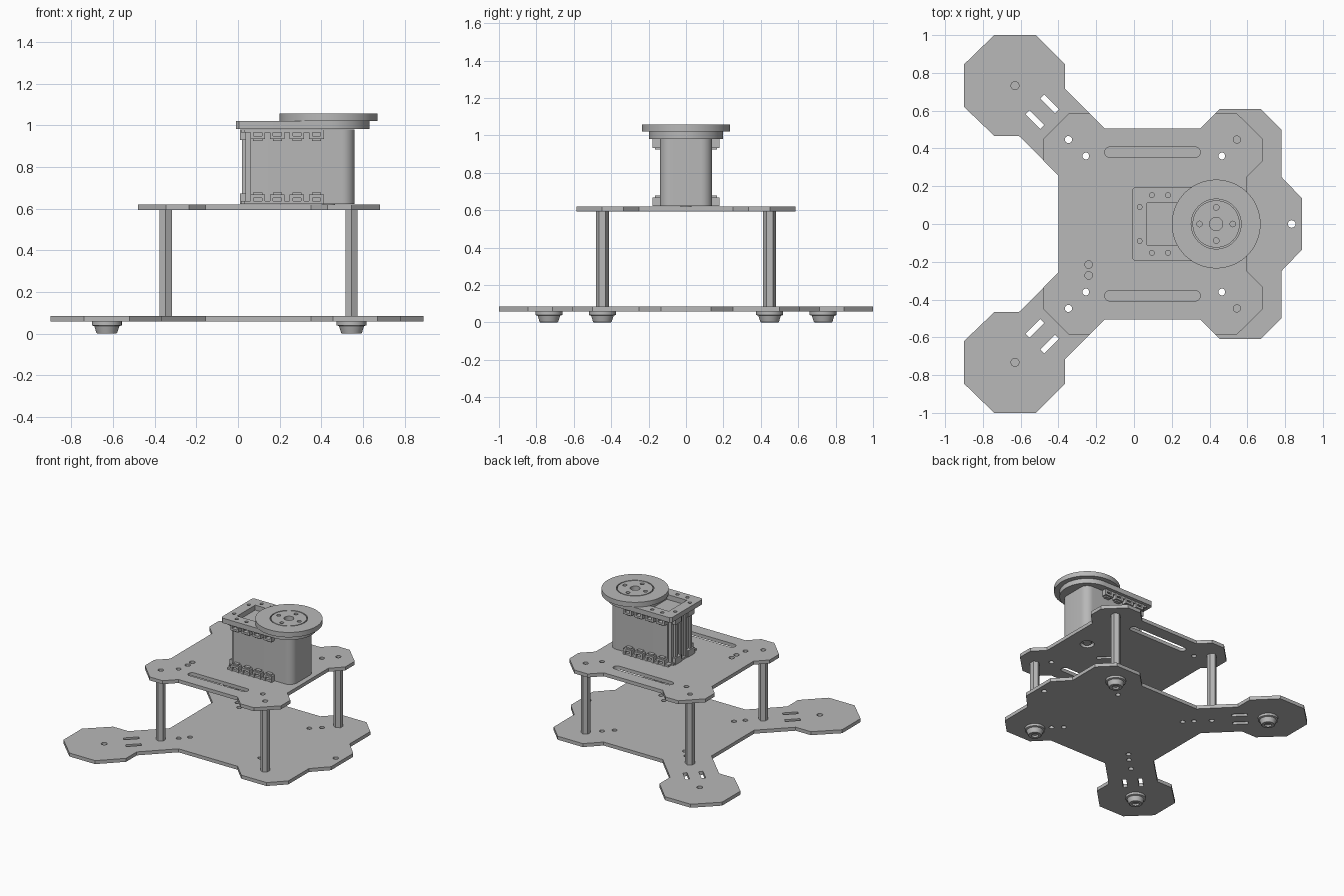
import bpy, bmesh
from math import cos, sin, pi, radians
from mathutils import Matrix, Vector

if "Cube" in bpy.data.objects:
    bpy.data.objects.remove(bpy.data.objects["Cube"])

grey = bpy.data.materials.new("plain grey")
grey.use_nodes = True
colour = (0.48, 0.48, 0.48, 1)
grey.diffuse_color = colour
grey.node_tree.nodes["Principled BSDF"].inputs["Base Color"].default_value = colour


def finish(name, bm):
    """Turn a bmesh into a named, coloured object."""
    bmesh.ops.remove_doubles(bm, verts=bm.verts[:], dist=0.0002)
    bmesh.ops.recalc_face_normals(bm, faces=bm.faces[:])
    mesh = bpy.data.meshes.new(name)
    bm.to_mesh(mesh)
    bm.free()
    mesh.materials.append(grey)
    ob = bpy.data.objects.new(name, mesh)
    bpy.context.collection.objects.link(ob)
    bpy.ops.object.select_all(action='DESELECT')
    ob.select_set(True)
    bpy.context.view_layer.objects.active = ob
    bpy.ops.object.shade_smooth_by_angle(angle=radians(30))
    return ob


def ring(x, y, r, n=24, turn=0.0):
    return [(x + r * cos(turn + 2 * pi * i / n), y + r * sin(turn + 2 * pi * i / n))
            for i in range(n)]


def long_slot(x, y, half, r):
    """Round-ended slot along x."""
    return [(px + (half if px > x else -half), py) for px, py in ring(x, y, r, 24, pi / 24)]


def rect(x, y, length, width, angle=0.0):
    rot = Matrix.Rotation(angle, 2)
    corners = [(-1, -1), (1, -1), (1, 1), (-1, 1)]
    pts = [rot @ Vector((a * length / 2, b * width / 2)) for a, b in corners]
    return [(x + p.x, y + p.y) for p in pts]


def mirrored(half):
    """Close a half outline across y = 0."""
    return half + [(x, -y) for x, y in reversed(half)]


def slab(name, z0, z1, loops):
    """Flat plate from an outline followed by its holes."""
    curve = bpy.data.curves.new(name, 'CURVE')
    curve.dimensions = '2D'
    curve.fill_mode = 'BOTH'
    curve.extrude = (z1 - z0) / 2
    for loop in loops:
        spline = curve.splines.new('POLY')
        spline.points.add(len(loop) - 1)
        for point, (x, y) in zip(spline.points, loop):
            point.co = (x, y, 0, 1)
        spline.use_cyclic_u = True
    temp = bpy.data.objects.new(name + " outline", curve)
    bpy.context.collection.objects.link(temp)
    graph = bpy.context.evaluated_depsgraph_get()
    mesh = bpy.data.meshes.new_from_object(temp.evaluated_get(graph))
    bm = bmesh.new()
    bm.from_mesh(mesh)
    bmesh.ops.translate(bm, verts=bm.verts[:], vec=(0, 0, (z0 + z1) / 2))
    bpy.data.objects.remove(temp)
    bpy.data.curves.remove(curve)
    bpy.data.meshes.remove(mesh)
    return finish(name, bm)


def lathe(name, x, y, profile, n=32):
    bm = bmesh.new()
    verts = [bm.verts.new((x + r, y, z)) for r, z in profile]
    edges = [bm.edges.new(pair) for pair in zip(verts, verts[1:])]
    bmesh.ops.spin(bm, geom=verts + edges, cent=(x, y, 0), axis=(0, 0, 1),
                   angle=2 * pi, steps=n)
    return finish(name, bm)


def boxes(name, specs):
    """Several boxes, each given as (low corner, high corner)."""
    bm = bmesh.new()
    for low, high in specs:
        low, high = Vector(low), Vector(high)
        size = high - low
        mat = Matrix.Translation((low + high) / 2) @ Matrix.Diagonal((*map(abs, size), 1))
        bmesh.ops.create_cube(bm, size=1, matrix=mat)
    return finish(name, bm)


posts = [(x, s * 0.447) for x in (-0.347, 0.545) for s in (1, -1)]

# Base plate with two motor arms
base = mirrored([
    (0.89, 0.135), (0.78, 0.25), (0.78, 0.5), (0.67, 0.61), (0.455, 0.61),
    (0.35, 0.505), (-0.155, 0.505), (-0.365, 0.715), (-0.365, 0.845),
    (-0.52, 1), (-0.74, 1), (-0.9, 0.845), (-0.9, 0.62), (-0.74, 0.467),
    (-0.61, 0.467), (-0.4, 0.26)])
holes = [ring(0.835, 0, 0.02)] + [ring(x, y, 0.019) for x, y in posts]
for s in (1, -1):
    for x, y in ((-0.255, 0.36), (-0.2, 0.3), (0.465, 0.36), (0.4, 0.3)):
        holes.append(ring(x, s * y, 0.018))
    holes.append(ring(-0.63, s * 0.733, 0.021))
    for x, y in ((-0.447, 0.635), (-0.525, 0.552)):
        holes.append(rect(x, s * y, 0.11, 0.03, -s * pi / 4))
slab("base_plate", 0.058, 0.085, [base] + holes)

# Upper deck
deck = mirrored([
    (0.597, 0.25), (0.682, 0.335), (0.682, 0.45), (0.545, 0.585), (0.43, 0.585),
    (0.35, 0.505), (-0.155, 0.505), (-0.235, 0.585), (-0.345, 0.585),
    (-0.48, 0.45), (-0.48, 0.335), (-0.4, 0.255)])
holes = [ring(x, y, 0.019) for x, y in posts]
holes += [ring(-0.24, y, 0.02) for y in (-0.215, -0.272)]
holes += [ring(0.435, 0, 0.05)]
for s in (1, -1):
    holes += [ring(x, s * 0.36, 0.018) for x in (-0.255, 0.465)]
    holes.append(long_slot(0.098, s * 0.38, 0.225, 0.028))
    holes.append(rect(0.22, s * 0.07, 0.1, 0.025, s * pi / 4))
slab("upper_deck", 0.593, 0.62, [deck] + holes)

# Hexagonal hollow standoffs
for x, y in posts:
    slab("standoff", 0.085, 0.593, [ring(x, y, 0.034, 6, pi / 2), ring(x, y, 0.019)])

# Rubber feet under the arms and the wide end
foot = [(0.001, 0.058), (0.072, 0.058), (0.072, 0.04), (0.06, 0.036), (0.05, 0.004),
        (0.045, 0), (0.025, 0), (0.025, 0.015), (0.001, 0.015)]
for s in (1, -1):
    for x, y in ((-0.63, 0.733), (0.545, 0.447)):
        lathe("foot", x, s * y, foot)

# Servo case, rounded at the output end
corner = [(0.5 + 0.06 * cos(a * pi / 16), 0.08 + 0.06 * sin(a * pi / 16)) for a in range(9)]
case = mirrored(corner + [(0.06, 0.14), (0.06, 0.125), (0.035, 0.125)])
slab("servo_case", 0.622, 0.98, [case])
lathe("servo_axle", 0.435, 0, [(0.001, 0.6), (0.03, 0.6), (0.03, 0.63), (0.001, 0.63)])

# Mounting clips along the case edges: ledges, spacers and hooked teeth
clips = []
for z, d in ((0.98, -1), (0.622, 1)):
    for s in (1, -1):
        clips.append(((0.03, s * 0.13, z), (0.41, s * 0.172, z + d * 0.014)))
        for i in range(4):
            x = 0.095 + 0.094 * i
            clips.append(((x - 0.035, s * 0.13, z + d * 0.03), (x + 0.035, s * 0.178, z + d * 0.046)))
            for e in (-1, 1):
                clips.append(((x + e * 0.035, s * 0.13, z), (x + e * 0.02, s * 0.178, z + d * 0.04)))
            clips.append(((x - 0.022, s * 0.13, z + d * 0.042), (x + 0.022, s * 0.165, z + d * 0.056)))
        clips.append(((0.01, s * 0.04, z), (0.045, s * 0.115, z + d * 0.05)))
    clips.append(((0.015, -0.13, z), (0.045, 0.13, z + d * 0.014)))
boxes("servo_clips", clips)

# Ribs on the back end of the case
boxes("case_ribs", [((0.02, y - 0.012, 0.622), (0.04, y + 0.012, 0.98))
                    for y in (-0.09, -0.03, 0.03, 0.09)])

# Bracket with a round end, a window and screw holes
arc = [(0.435 + 0.197 * cos(a * pi / 32), 0.197 * sin(a * pi / 32)) for a in range(1, 17)]
bracket = mirrored(arc + [(0.005, 0.197), (-0.01, 0.182)])
holes = [rect(0.155, 0, 0.17, 0.22)]
for s in (1, -1):
    holes += [ring(x, s * 0.153, 0.013, 16) for x in (0.095, 0.18)]
    holes.append(ring(0.03, s * 0.09, 0.013, 16))
slab("bracket", 0.982, 1.02, [bracket] + holes)

# Output disc with a raised hub separated by a groove
pins = [ring(0.435 + 0.088 * cos(i * pi / 2), 0.088 * sin(i * pi / 2), 0.015, 16) for i in range(4)]
slab("disc_rim", 1.02, 1.058, [ring(0.435, 0, 0.235, 72), ring(0.435, 0, 0.132, 48)])
slab("disc_hub", 1.02, 1.058, [ring(0.435, 0, 0.125, 48), ring(0.435, 0, 0.035)] + pins)
